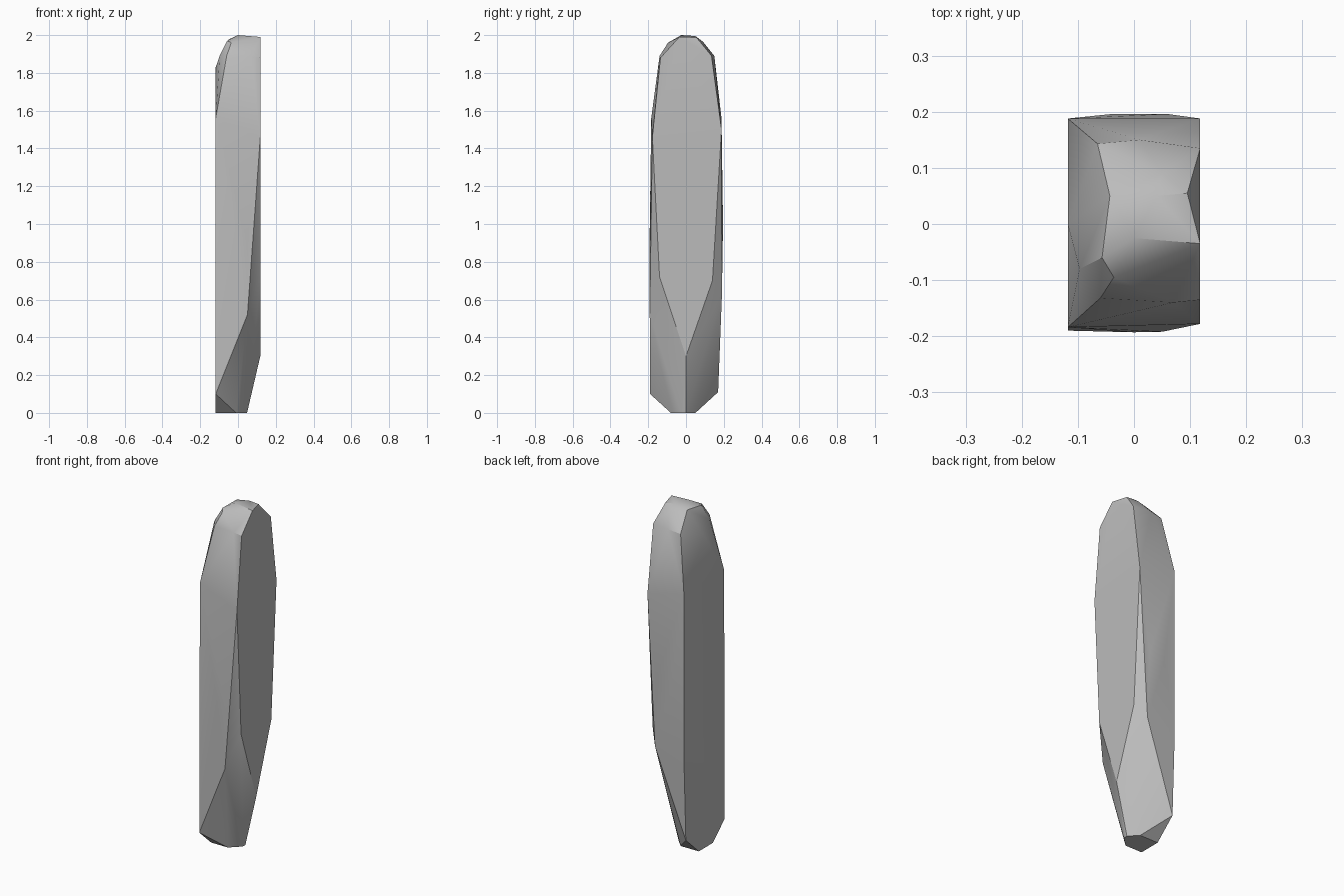
import bpy
import bmesh
import math

cube = bpy.data.objects.get("Cube")
if cube:
    bpy.data.objects.remove(cube, do_unlink=True)

# Grey stone material
stone = bpy.data.materials.new("stone_grey")
stone.use_nodes = True
colour = (0.5, 0.5, 0.5, 1)
stone.diffuse_color = colour
stone.node_tree.nodes["Principled BSDF"].inputs["Base Color"].default_value = colour

SIDE = 0.118

# Outline (y, z) of the broad left face, tapering to a low point
left_face = [(0.188, 1.5), (0.135, 1.89), (-0.035, 1.99), (-0.135, 1.88),
             (-0.178, 1.46), (-0.14, 0.72), (0, 0.3), (0.14, 0.7)]
# Outline (y, z) of the broad right face, reaching the ground
right_face = [(0.188, 1.56), (0, 1.83), (-0.184, 1.56), (-0.19, 0.1),
              (-0.08, 0), (0.05, 0), (0.17, 0.11), (0.188, 0.6)]
# Rounded crown and its chipped right rim
crown = [(0, -0.025, 2), (0.04, 0.05, 1.995), (0.095, 0.055, 1.988),
         (0.05, 0.09, 1.965), (0.01, 0.15, 1.89), (0.07, -0.14, 1.89),
         (-0.065, 0.143, 1.88), (-0.043, 0.05, 1.98), (-0.057, -0.06, 1.97),
         (-0.036, -0.095, 1.96), (-0.06, -0.132, 1.89), (-0.097, -0.08, 1.89)]
# Slightly swollen narrow edges and the slanted foot
edges = [(0.05, -0.192, 0.52), (0.068, 0.19, 0.62), (0, -0.193, 0.9),
         (0.05, -0.192, 0.9), (-0.04, 0.196, 1.0), (0.06, 0.196, 1.0)]
foot = [(-0.01, -0.08, 0), (0.048, -0.025, 0), (0.048, 0, 0), (0, 0.05, 0)]

points = [(SIDE, y, z) for y, z in left_face]
points += [(-SIDE, y, z) for y, z in right_face]
points += crown + edges + foot

# Wrap the outlines into one chipped standing stone
bm = bmesh.new()
for p in points:
    bm.verts.new(p)
hull = bmesh.ops.convex_hull(bm, input=bm.verts)
loose = {g for g in hull["geom_interior"] + hull["geom_unused"]
         if isinstance(g, bmesh.types.BMVert)}
bmesh.ops.delete(bm, geom=list(loose), context="VERTS")
bmesh.ops.dissolve_limit(bm, angle_limit=math.radians(0.5),
                         verts=bm.verts, edges=bm.edges)
bmesh.ops.recalc_face_normals(bm, faces=bm.faces)
mesh = bpy.data.meshes.new("standing_stone")
bm.to_mesh(mesh)
bm.free()
mesh.materials.append(stone)

rock = bpy.data.objects.new("standing_stone", mesh)
bpy.context.collection.objects.link(rock)
bpy.context.view_layer.objects.active = rock
rock.select_set(True)
bpy.ops.object.shade_smooth_by_angle(angle=math.radians(30))
